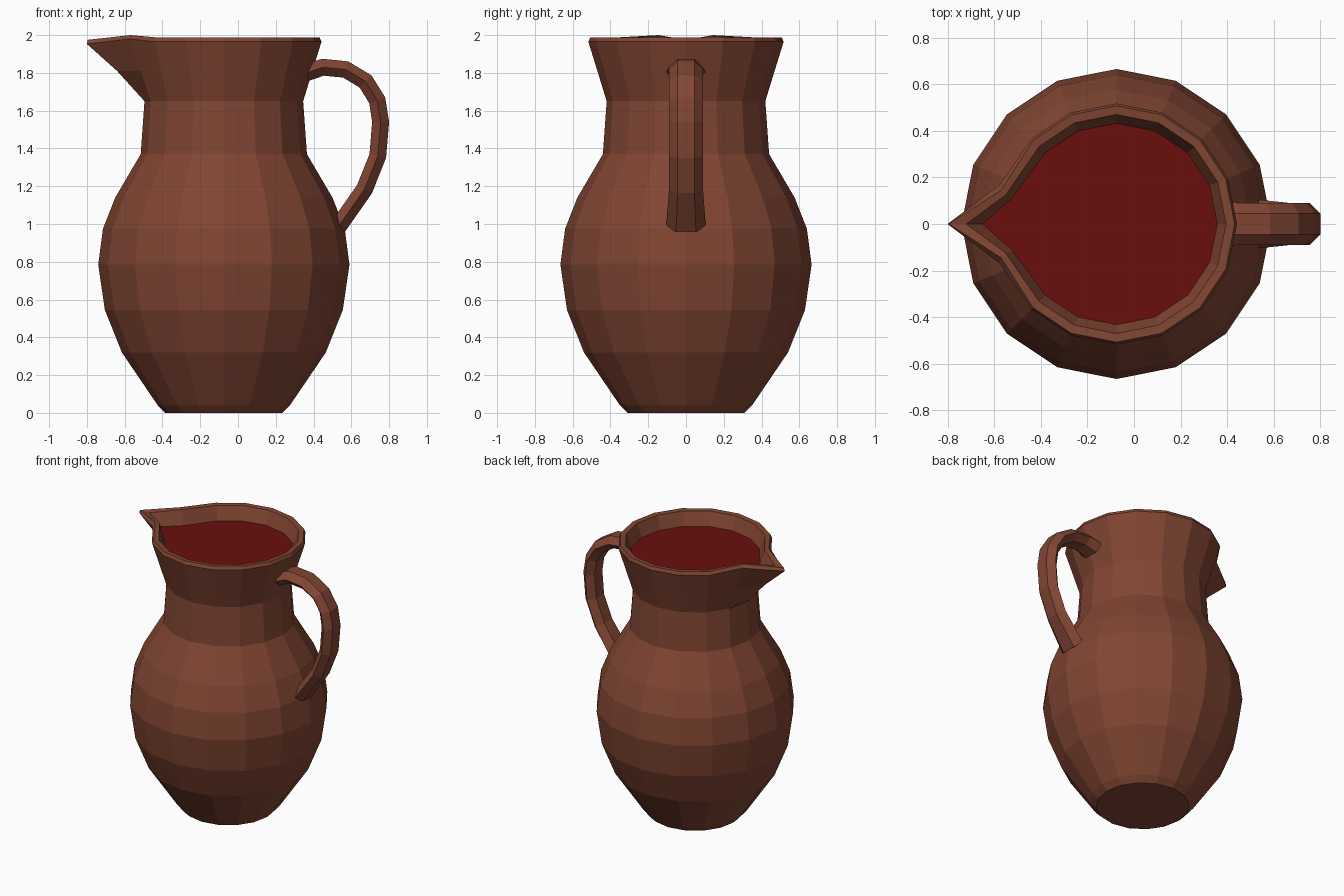
import bpy, bmesh, math
from mathutils import Vector

if "Cube" in bpy.data.objects:
    bpy.data.objects.remove(bpy.data.objects["Cube"])

SIDES = 16
CX = -0.075  # axis of the body


def material(name, rgb):
    m = bpy.data.materials.new(name)
    m.diffuse_color = (*rgb, 1)
    m.use_nodes = True
    m.node_tree.nodes["Principled BSDF"].inputs["Base Color"].default_value = m.diffuse_color
    return m


def finish(name, bm, mat):
    me = bpy.data.meshes.new(name)
    bm.to_mesh(me)
    bm.free()
    me.materials.append(mat)
    ob = bpy.data.objects.new(name, me)
    bpy.context.collection.objects.link(ob)
    return ob


def loft(bm, rings):
    """Bridge consecutive closed rings with quads."""
    for a, b in zip(rings, rings[1:]):
        n = len(a)
        for i in range(n):
            j = (i + 1) % n
            bm.faces.new((a[i], a[j], b[j], b[i]))


def jug_ring(bm, z, r, spout=None):
    """Round ring; spout = (tip x, tip z, shoulder x, shoulder y, shoulder z)."""
    ring = []
    for i in range(SIDES):
        a = math.tau * i / SIDES
        co = [CX + r * math.cos(a), r * math.sin(a), z]
        if spout:
            tx, tz, sx, sy, sz = spout
            if i == 8:
                co = [tx, 0, tz]
            elif i in (7, 9):
                co = [sx, sy if i == 7 else -sy, sz]
        ring.append(bm.verts.new(co))
    return ring


clay = material("brown clay", (0.22, 0.06, 0.033))
wine = material("dark red liquid", (0.145, 0.0045, 0.0045))

# Jug: outside profile, pulled spout, rim and inner wall
profile = [
    (0.0, 0.31), (0.04, 0.35), (0.32, 0.54), (0.545, 0.63), (0.785, 0.665),
    (0.975, 0.64), (1.14, 0.575), (1.37, 0.44), (1.65, 0.42),
    (1.81, 0.469, (-0.64, 1.81, -0.515, 0.17, 1.81)),
    (1.965, 0.517, (-0.80, 1.953, -0.575, 0.17, 1.98)),
    (1.988, 0.507, (-0.795, 1.975, -0.57, 0.145, 2.0)),
    (1.985, 0.47, (-0.72, 1.975, -0.55, 0.125, 1.995)),
    (1.89, 0.432, (-0.65, 1.89, -0.52, 0.115, 1.89)),
    (1.80, 0.41, (-0.57, 1.80, -0.48, 0.115, 1.80)),
]
bm = bmesh.new()
rings = [jug_ring(bm, *p) for p in profile]
loft(bm, rings)
bm.faces.new(rings[0][::-1])
finish("jug_body", bm, clay)

# Liquid surface just inside the rim
bm = bmesh.new()
bm.faces.new(jug_ring(bm, *profile[-2]))
finish("liquid", bm, wine)

# Handle: hexagonal section swept along a bent path
path = [(0.36, 1.80), (0.45, 1.83), (0.57, 1.818), (0.675, 1.755), (0.737, 1.655),
        (0.755, 1.54), (0.74, 1.36), (0.67, 1.185), (0.53, 0.985)]
pts = [Vector((x, 0, z)) for x, z in path]
bm = bmesh.new()
rings = []
last = len(pts) - 1
for k, p in enumerate(pts):
    t = (pts[min(k + 1, last)] - pts[max(k - 1, 0)]).normalized()
    normal = Vector((-t.z, 0, t.x))
    half = 0.105 if k in (0, last) else 0.09
    ring = []
    for i in range(6):
        a = math.tau * i / 6
        off = normal * (0.045 * math.sin(a) / math.sin(math.tau / 6))
        ring.append(bm.verts.new(p + off + Vector((0, half * math.cos(a), 0))))
    rings.append(ring)
loft(bm, rings)
bm.faces.new(rings[0])
bm.faces.new(rings[-1])
bmesh.ops.recalc_face_normals(bm, faces=bm.faces)
finish("handle", bm, clay)
